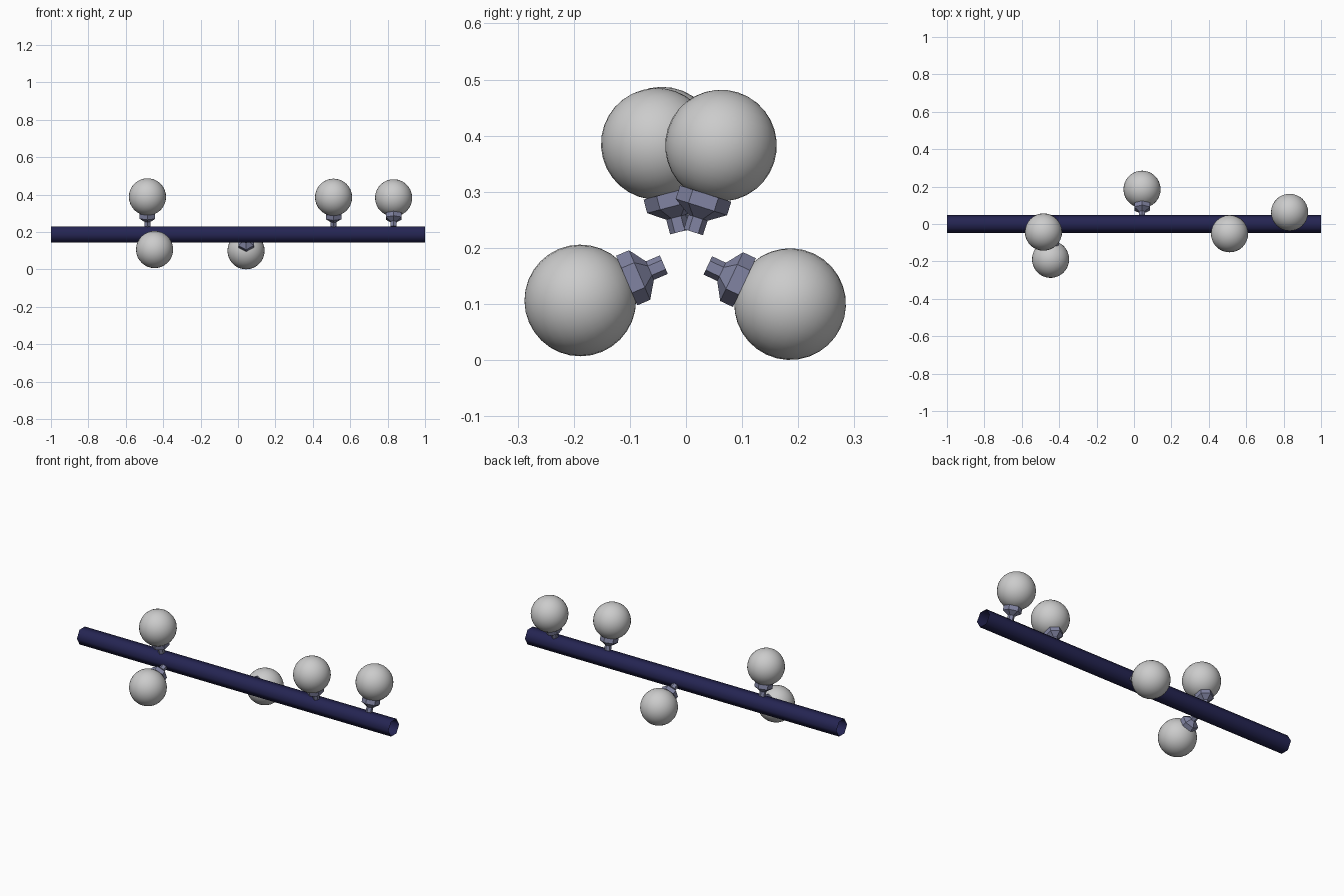
import bpy, bmesh, math
from mathutils import Matrix

if "Cube" in bpy.data.objects:
    bpy.data.objects.remove(bpy.data.objects["Cube"])

AXIS_Z = 0.187  # height of the rod's centre line


def material(name, rgb):
    m = bpy.data.materials.new(name)
    m.diffuse_color = (*rgb, 1)
    m.use_nodes = True
    m.node_tree.nodes["Principled BSDF"].inputs["Base Color"].default_value = m.diffuse_color
    return m


def add_object(name, bm, mat=None, smooth=False):
    bmesh.ops.recalc_face_normals(bm, faces=bm.faces)
    for f in bm.faces:
        f.smooth = smooth
    mesh = bpy.data.meshes.new(name)
    bm.to_mesh(mesh)
    bm.free()
    if mat:
        mesh.materials.append(mat)
    ob = bpy.data.objects.new(name, mesh)
    bpy.context.collection.objects.link(ob)
    return ob


def lathe(profile, sides=6, capped=True):
    """Stack of regular polygon rings (radius, height) along z, corners on +-y."""
    bm = bmesh.new()
    rings = []
    for r, h in profile:
        angles = [math.pi / 2 + 2 * math.pi * i / sides for i in range(sides)]
        rings.append([bm.verts.new((r * math.cos(a), r * math.sin(a), h)) for a in angles])
    for a, b in zip(rings, rings[1:]):
        for i in range(sides):
            j = (i + 1) % sides
            bm.faces.new((a[i], a[j], b[j], b[i]))
    if capped:
        bm.faces.new(rings[0][::-1])
        bm.faces.new(rings[-1])
    return bm


navy = material("navy", (0.018, 0.018, 0.085))
slate = material("slate", (0.22, 0.23, 0.36))

# Open hexagonal rod along x
rod = lathe([(0.049, -1), (0.049, 1)], capped=False)
bmesh.ops.transform(rod, verts=rod.verts, matrix=Matrix.Translation((0, 0, AXIS_Z))
                    @ Matrix.Rotation(math.pi / 2, 4, 'Y'))
add_object("rod", rod, navy, smooth=True)

# Lamps: position along the rod, tilt from upright towards the back (degrees)
LAMPS = [(-0.484, -12.1), (-0.446, -113.2), (0.043, 115.2), (0.511, -14.7), (0.832, 17.7)]
SOCKET = [(0.018, 0.043), (0.018, 0.070), (0.048, 0.090), (0.048, 0.115)]

for n, (x, tilt) in enumerate(LAMPS, 1):
    place = Matrix.Translation((x, 0, AXIS_Z)) @ Matrix.Rotation(-math.radians(tilt), 4, 'X')
    # Stem and flared socket
    socket = lathe(SOCKET)
    bmesh.ops.transform(socket, verts=socket.verts, matrix=place)
    add_object(f"socket_{n}", socket, slate)
    # Round bulb
    bulb = bmesh.new()
    bmesh.ops.create_uvsphere(bulb, u_segments=32, v_segments=16, radius=0.0995,
                              matrix=place @ Matrix.Translation((0, 0, 0.205)))
    add_object(f"bulb_{n}", bulb, smooth=True)
